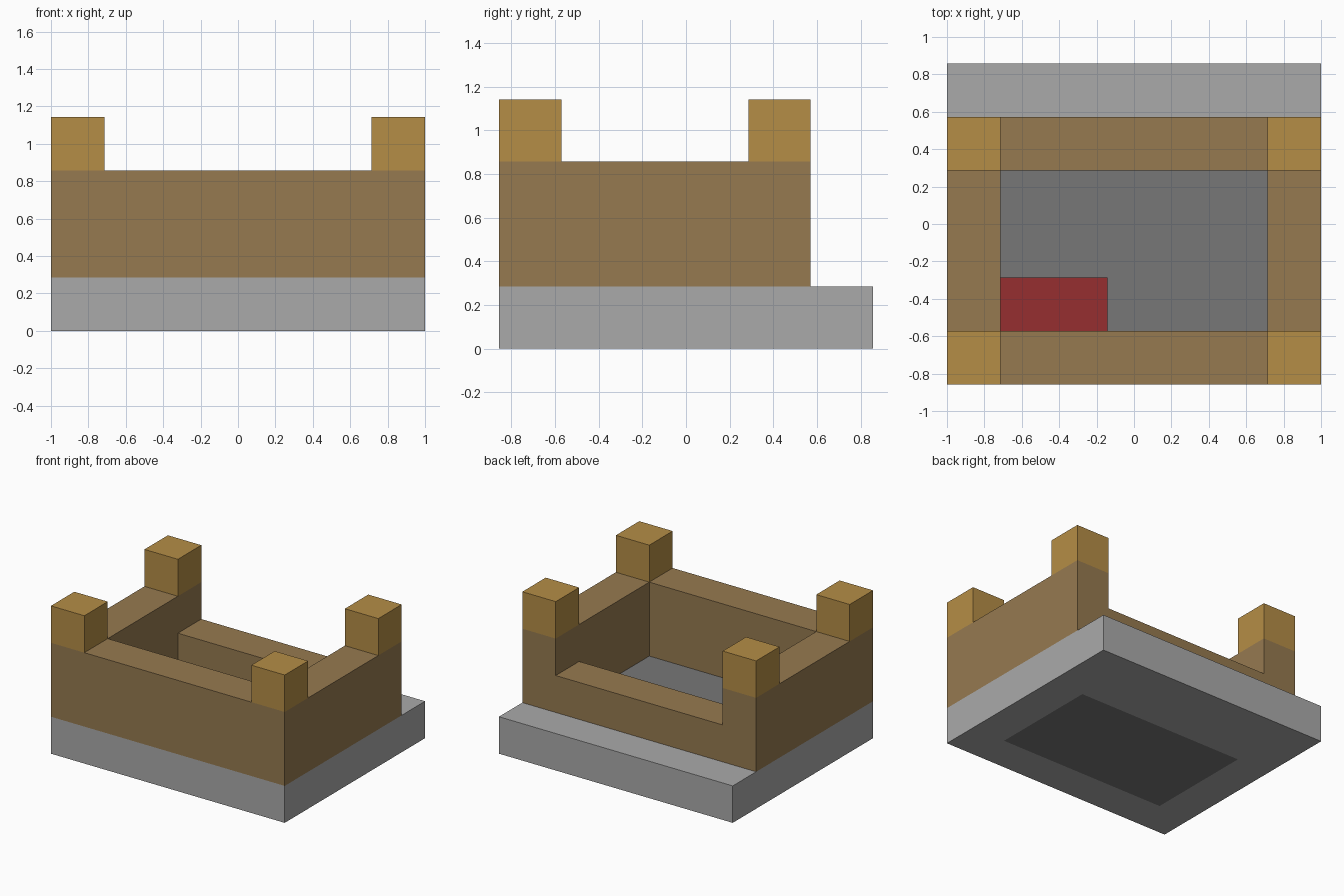
import bpy

cube = bpy.data.objects.get("Cube")
if cube:
    bpy.data.objects.remove(cube, do_unlink=True)

U = 2 / 7  # one block


def material(name, *rgb):
    """Flat material from sRGB bytes."""
    linear = [((c / 255 + 0.055) / 1.055) ** 2.4 for c in rgb] + [1]
    mat = bpy.data.materials.new(name)
    mat.use_nodes = True
    mat.diffuse_color = linear
    bsdf = mat.node_tree.nodes["Principled BSDF"]
    bsdf.inputs["Base Color"].default_value = linear
    bsdf.inputs["Roughness"].default_value = 0.9
    return mat


stone = material("light stone", 170, 170, 170)
floor_grey = material("dark floor", 119, 119, 119)
wood = material("brown wood", 150, 122, 80)
pale_wood = material("golden wood", 181, 141, 70)
red = material("red cloth", 150, 46, 48)


def block(name, x, y, z, mat):
    """Box spanning the given (low, high) block ranges."""
    spans = (x, y, z)
    centre = [(a + b) / 2 * U for a, b in spans]
    bpy.ops.mesh.primitive_cube_add(size=1, location=centre)
    ob = bpy.context.object
    ob.name = name
    ob.scale = [(b - a) * U for a, b in spans]
    bpy.ops.object.transform_apply(location=False, rotation=False, scale=True)
    ob.data.materials.append(mat)
    return ob


# Stone base framing a darker floor
block("base_front", (-3.5, 3.5), (-3, -2), (0, 1), stone)
block("base_back", (-3.5, 3.5), (1, 3), (0, 1), stone)
block("floor", (-2.5, 2.5), (-2, 1), (0, 1), floor_grey)

# Front wall, and a lower wall at the back
block("front_wall", (-2.5, 2.5), (-3, -2), (1, 3), wood)
block("back_wall", (-2.5, 2.5), (1, 2), (1, 2), wood)

# Side walls, base sides and corner posts
for side, x in (("left", (2.5, 3.5)), ("right", (-3.5, -2.5))):
    block(f"{side}_base", x, (-2, 1), (0, 1), stone)
    block(f"{side}_wall", x, (-3, 2), (1, 3), wood)
    block(f"{side}_front_post", x, (-3, -2), (3, 4), pale_wood)
    block(f"{side}_back_post", x, (1, 2), (3, 4), pale_wood)

# Low red bed in the front corner
block("bed", (-2.5, -0.5), (-2, -1), (1, 2), red)
